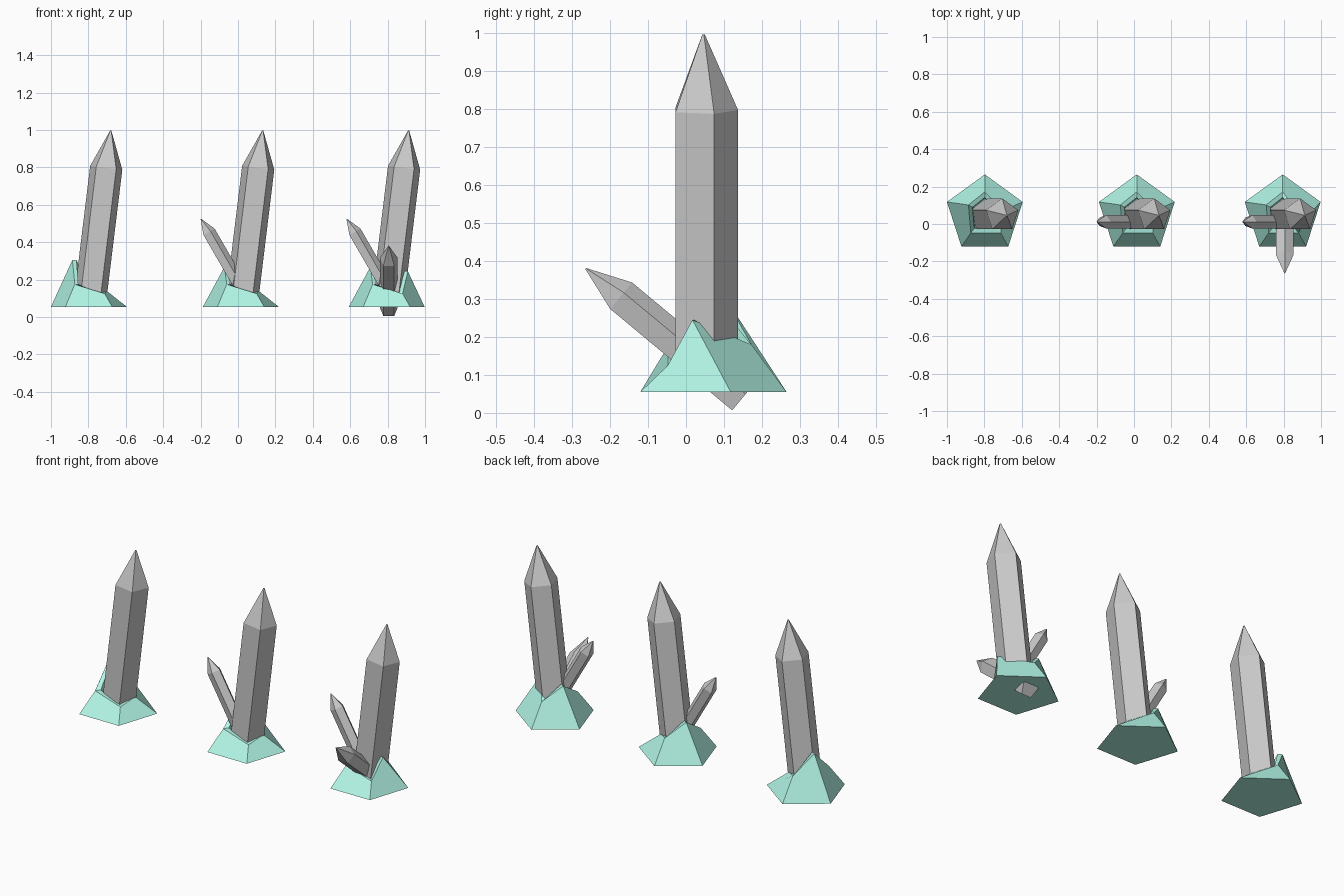
import bpy, bmesh
from math import sin, cos, radians
from mathutils import Vector

if "Cube" in bpy.data.objects:
    bpy.data.objects.remove(bpy.data.objects["Cube"])

green = bpy.data.materials.new("green_rock")
green.diffuse_color = (0.45, 0.93, 0.8, 1)
green.use_nodes = True
green.node_tree.nodes["Principled BSDF"].inputs["Base Color"].default_value = green.diffuse_color


def loft(name, rings, mat=None):
    """Skin a stack of equal rings and close both ends."""
    bm = bmesh.new()
    rows = [[bm.verts.new(p) for p in ring] for ring in rings]
    n = len(rows[0])
    for a, b in zip(rows, rows[1:]):
        for i in range(n):
            j = (i + 1) % n
            bm.faces.new((a[i], a[j], b[j], b[i]))
    bm.faces.new(rows[0][::-1])
    bm.faces.new(rows[-1])
    bmesh.ops.recalc_face_normals(bm, faces=bm.faces)
    me = bpy.data.meshes.new(name)
    bm.to_mesh(me)
    bm.free()
    ob = bpy.data.objects.new(name, me)
    bpy.context.collection.objects.link(ob)
    if mat:
        me.materials.append(mat)
    return ob


def crystal(name, shoulder, axis, ridge, r, length, tip):
    """Five-sided prism below the shoulder, pointed above it; one edge faces ridge."""
    c, d = Vector(shoulder), Vector(axis).normalized()
    u = Vector(ridge)
    u = (u - d * u.dot(d)).normalized()
    v = d.cross(u)

    def ring(t, rad):
        return [c + d * t + (u * cos(radians(72 * k)) + v * sin(radians(72 * k))) * rad
                for k in range(5)]
    return loft(name, [ring(-length, r), ring(0, r), ring(tip, r * 0.04)])


def rock(name, x, rim):
    """Pentagon base with an uneven rim, thick lip and sunken middle."""
    cy = 0.052
    outer = [(x + 0.213 * cos(radians(90 + 72 * k)),
              cy + 0.213 * sin(radians(90 + 72 * k)), 0.055) for k in range(5)]
    top = [(x + px, cy + py, z) for px, py, z in rim]
    lip = [(x + px * 0.75, cy + py * 0.75, z) for px, py, z in rim]
    floor = [(x + px * 0.7, cy + py * 0.7, 0.1) for px, py, z in rim]
    return loft(name, [outer, top, lip, floor], green)


# Rim points: back, left, front left, front right, right
def rim(left_z, right):
    return [(0, 0.12, 0.18), (-0.088, 0.05, left_z), (-0.075, -0.1, 0.175),
            (0.085, -0.1, 0.125), right]


low, high = (0.095, 0.02, 0.14), (0.113, -0.035, 0.245)
clusters = [(-0.7975, rim(0.305, low)), (0.015, rim(0.267, low)), (0.795, rim(0.267, high))]

for i, (x, points) in enumerate(clusters, 1):
    rock(f"rock_base_{i}", x, points)
    # Tall leaning crystal
    crystal(f"main_crystal_{i}", (x + 0.093, 0.046, 0.798), (0.122, 0, 1), (0, 1, 0),
            0.091, 0.7, 0.2)
    # Thin crystal leaning left
    if i > 1:
        crystal(f"left_crystal_{i}", (x - 0.173, 0.012, 0.454), (-0.5, 0, 0.865),
                (0.865, 0, 0.5), 0.038, 0.4, 0.082)

# Crystal leaning forward, its foot pokes out under the base
crystal("front_crystal", (0.806, -0.174, 0.305), (0, -0.77, 0.64), (0, 0.64, 0.77),
        0.05, 0.418, 0.117)
